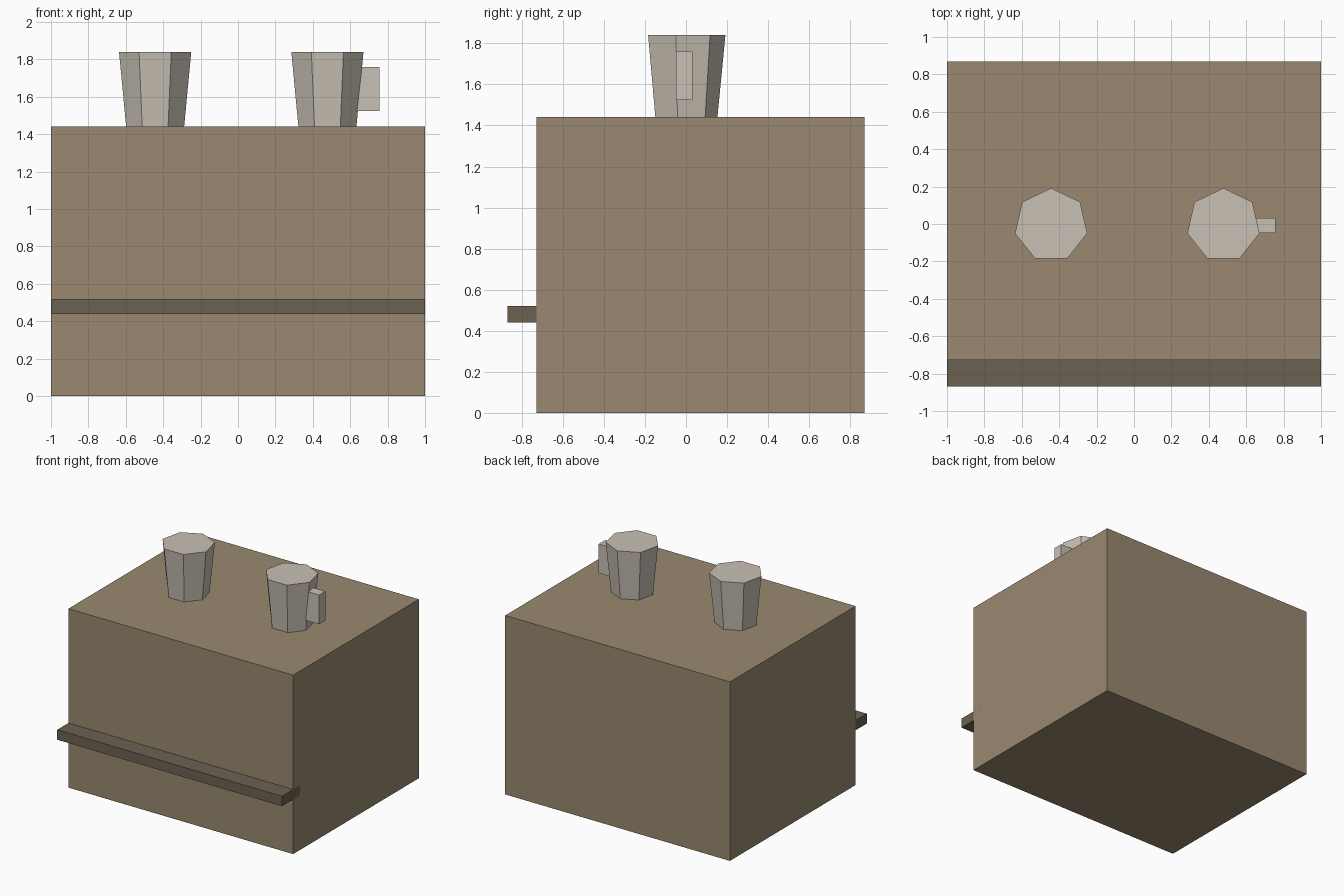
import bpy
import bmesh
import math

if "Cube" in bpy.data.objects:
    bpy.data.objects.remove(bpy.data.objects["Cube"])


def material(name, rgb):
    mat = bpy.data.materials.new(name)
    mat.diffuse_color = (*rgb, 1)
    mat.use_nodes = True
    mat.node_tree.nodes["Principled BSDF"].inputs["Base Color"].default_value = mat.diffuse_color
    return mat


def add_object(name, bm, mat):
    bmesh.ops.recalc_face_normals(bm, faces=bm.faces)
    mesh = bpy.data.meshes.new(name)
    bm.to_mesh(mesh)
    bm.free()
    mesh.materials.append(mat)
    obj = bpy.data.objects.new(name, mesh)
    bpy.context.collection.objects.link(obj)
    return obj


def box(name, low, high, mat):
    bm = bmesh.new()
    bmesh.ops.create_cube(bm, size=1)
    for v in bm.verts:
        v.co = [(a + b) / 2 + c * (b - a) for a, b, c in zip(low, high, v.co)]
    return add_object(name, bm, mat)


def tapered_cup(name, x, y, z0, z1, r0, r1, mat, sides=7):
    bm = bmesh.new()
    rings = []
    for r, z in ((r0, z0), (r1, z1)):
        angles = [math.pi / 2 + 2 * math.pi * i / sides for i in range(sides)]
        rings.append([bm.verts.new((x + r * math.cos(a), y + r * math.sin(a), z))
                      for a in angles])
        bm.faces.new(rings[-1])
    for i in range(sides):
        j = (i + 1) % sides
        bm.faces.new((rings[0][i], rings[0][j], rings[1][j], rings[1][i]))
    return add_object(name, bm, mat)


body_mat = material("tan", (0.32, 0.25, 0.16))
ledge_mat = material("dark_brown", (0.15, 0.12, 0.085))
cup_mat = material("pale_stone", (0.58, 0.53, 0.46))

# Main block and front ledge, whose back edge is sunk into the block
box("counter_block", (-1, -0.727, 0), (1, 0.87, 1.44), body_mat)
box("front_ledge", (-1, -0.87, 0.44), (1, -0.64, 0.52), ledge_mat)

# Two seven-sided cups, the right one with a handle
for side, x in (("left", -0.443), ("right", 0.478)):
    tapered_cup(side + "_cup", x, -0.006, 1.44, 1.84, 0.159, 0.198, cup_mat)
box("cup_handle", (0.6, -0.049, 1.525), (0.756, 0.031, 1.76), cup_mat)
